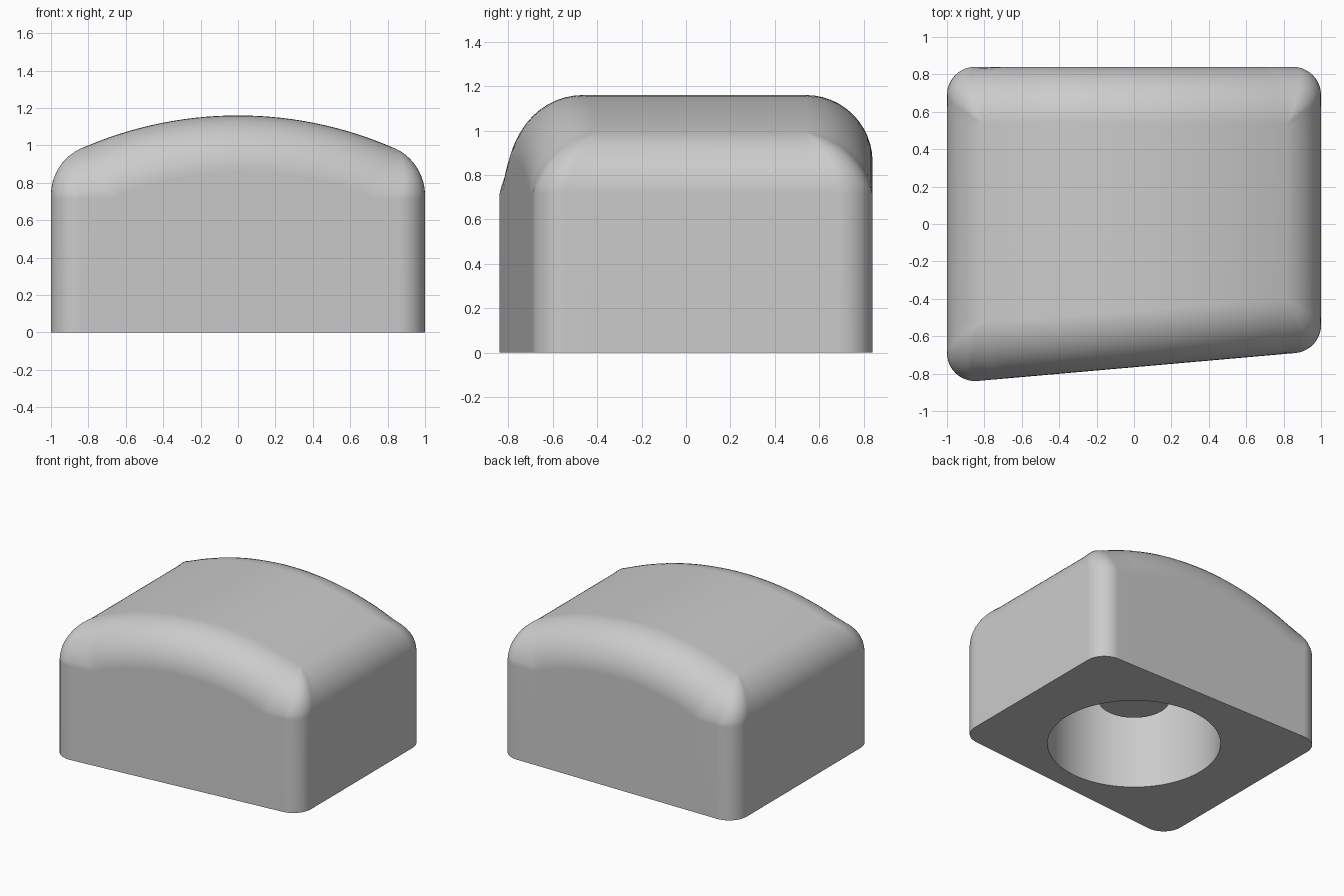
import bpy, bmesh, math
from mathutils import Vector

cube = bpy.data.objects.get("Cube")
if cube:
    bpy.data.objects.remove(cube, do_unlink=True)

DOME_R, TOP = 2.08, 1.16          # arched top
AXIS_Z = TOP - DOME_R
FILLET, CORNER = 0.3, 0.15        # top edge rounding, upright edge rounding
SPAN, ARC, TURN = 28, 12, 10      # steps along front/back, up the rounding, round a corner

grey = bpy.data.materials.new("light_grey")
grey.use_nodes = True
grey.diffuse_color = (0.6, 0.6, 0.6, 1)
grey.node_tree.nodes["Principled BSDF"].inputs["Base Color"].default_value = (0.6, 0.6, 0.6, 1)


def smooth(obj):
    bpy.ops.object.select_all(action="DESELECT")
    obj.select_set(True)
    bpy.context.view_layer.objects.active = obj
    bpy.ops.object.shade_smooth_by_angle(angle=math.radians(35))


def cylinder(name, radius, z0, z1):
    bpy.ops.mesh.primitive_cylinder_add(vertices=72, radius=radius, depth=z1 - z0,
                                        location=(0, 0, (z0 + z1) / 2))
    obj = bpy.context.object
    obj.name = name
    obj.data.materials.append(grey)
    return obj


# Body: rounded outline with a slanted front, swept up into the arched top
inner = [Vector(p) for p in ((-0.7, -0.526), (0.7, -0.403), (0.7, 0.54), (-0.7, 0.54))]
normals = []
for a, b in zip(inner, inner[1:] + inner[:1]):
    d = b - a
    normals.append(Vector((d.y, -d.x)).normalized())

bm = bmesh.new()


def column(centre, outer):
    """Upright strip from the base, up the wall and over the rounded top edge."""
    z = AXIS_Z + math.sqrt((DOME_R - FILLET) ** 2 - centre.x ** 2)
    c = Vector((centre.x, centre.y, z))
    side = Vector((outer.x - c.x, outer.y - c.y, 0))
    up = Vector((c.x, 0, z - AXIS_Z)).normalized() * FILLET
    omega = side.angle(up)
    points = [Vector((outer.x, outer.y, 0))]
    for k in range(ARC + 1):
        t = k / ARC
        points.append(c + (side * math.sin((1 - t) * omega)
                           + up * math.sin(t * omega)) / math.sin(omega))
    return [bm.verts.new(p) for p in points]


columns, top_edges = [], []
for i in range(4):
    a, b = inner[i], inner[(i + 1) % 4]
    n, m = normals[i], normals[(i + 1) % 4]
    steps = SPAN if i % 2 == 0 else 1
    run = []
    for s in range(steps + 1):
        p = a.lerp(b, s / steps)
        run.append(column(p, p + n * FILLET))
    top_edges.append([c[-1] for c in run])
    columns += run
    # Upright corner
    pivot = b + (n + m) * (FILLET - CORNER) / (1 + n.dot(m))
    start = math.atan2(n.y, n.x)
    sweep = n.angle(m)
    for k in range(TURN + 1):
        ang = start + sweep * k / TURN
        columns.append(column(b, pivot + CORNER * Vector((math.cos(ang), math.sin(ang)))))

for left, right in zip(columns, columns[1:] + columns[:1]):
    for k in range(ARC + 1):
        bm.faces.new((left[k], right[k], right[k + 1], left[k + 1]))
front, back = top_edges[0], top_edges[2][::-1]
for s in range(SPAN):
    bm.faces.new((front[s], front[s + 1], back[s + 1], back[s]))
bm.faces.new([c[0] for c in reversed(columns)])
bmesh.ops.remove_doubles(bm, verts=bm.verts[:], dist=1e-5)
bmesh.ops.recalc_face_normals(bm, faces=bm.faces[:])

mesh = bpy.data.meshes.new("cap_body")
bm.to_mesh(mesh)
bm.free()
mesh.materials.append(grey)
body = bpy.data.objects.new("cap_body", mesh)
bpy.context.collection.objects.link(body)

# Round socket in the underside
cutter = cylinder("socket_cutter", 0.605, -0.3, 0.78)
cutter.hide_render = True
cut = body.modifiers.new("socket", "BOOLEAN")
cut.operation, cut.solver, cut.object = "DIFFERENCE", "EXACT", cutter
bpy.ops.object.select_all(action="DESELECT")
body.select_set(True)
bpy.context.view_layer.objects.active = body
bpy.ops.object.modifier_apply(modifier=cut.name)
bpy.data.objects.remove(cutter, do_unlink=True)
smooth(body)
weighted = body.modifiers.new("even_shading", "WEIGHTED_NORMAL")
weighted.keep_sharp = True

# Stem hanging inside the socket
smooth(cylinder("socket_stem", 0.25, 0.355, 0.8))
